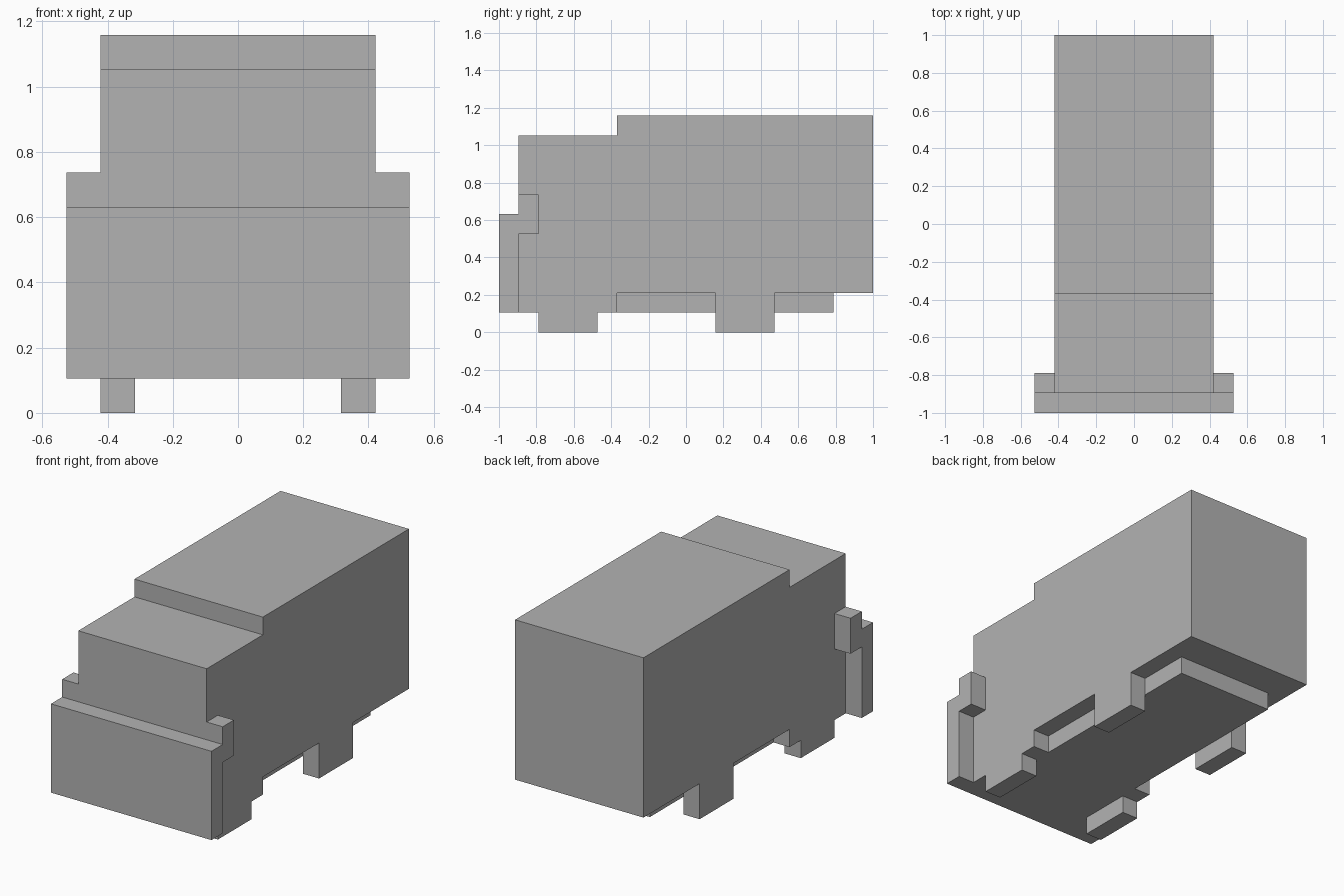
import bpy
import bmesh

cube = bpy.data.objects.get("Cube")
if cube:
    bpy.data.objects.remove(cube, do_unlink=True)

# The truck sits on a block grid, 19 blocks long
U = 2 / 19

grey = bpy.data.materials.new("grey")
grey.use_nodes = True
COLOUR = (0.45, 0.45, 0.45, 1)
grey.diffuse_color = COLOUR
grey.node_tree.nodes["Principled BSDF"].inputs["Base Color"].default_value = COLOUR


def extrude_profile(name, profile, x0, x1):
    """Extrude a side profile of (y, z) blocks, y counted from the front, from x0 to x1."""
    bm = bmesh.new()
    verts = [bm.verts.new((x0 * U, y * U - 1, z * U)) for y, z in profile]
    face = bm.faces.new(verts)
    result = bmesh.ops.extrude_face_region(bm, geom=[face])
    moved = [v for v in result["geom"] if isinstance(v, bmesh.types.BMVert)]
    bmesh.ops.translate(bm, verts=moved, vec=((x1 - x0) * U, 0, 0))
    bmesh.ops.recalc_face_normals(bm, faces=bm.faces)
    mesh = bpy.data.meshes.new(name)
    bm.to_mesh(mesh)
    bm.free()
    mesh.materials.append(grey)
    obj = bpy.data.objects.new(name, mesh)
    bpy.context.collection.objects.link(obj)
    return obj


def box(name, x, y, z):
    profile = [(y[0], z[0]), (y[1], z[0]), (y[1], z[1]), (y[0], z[1])]
    return extrude_profile(name, profile, *x)


# Cab and cargo box share one stepped outline
extrude_profile("cab_and_cargo_box",
                [(1, 1), (6, 1), (6, 2), (19, 2), (19, 11), (6, 11), (6, 10), (1, 10)],
                -4, 4)

# Wide front panel and the narrow chassis underneath
box("front_panel", (-5, 5), (0, 1), (1, 6))
box("chassis", (-3, 3), (6, 17), (1, 2))

# Wheels and mirrors on both sides
for side, s in (("left", 1), ("right", -1)):
    inner, outer = sorted((3 * s, 4 * s))
    box(side + "_front_wheel", (inner, outer), (2, 5), (0, 1))
    box(side + "_rear_wheel", (inner, outer), (11, 14), (0, 2))
    box(side + "_mirror", sorted((4 * s, 5 * s)), (1, 2), (5, 7))
